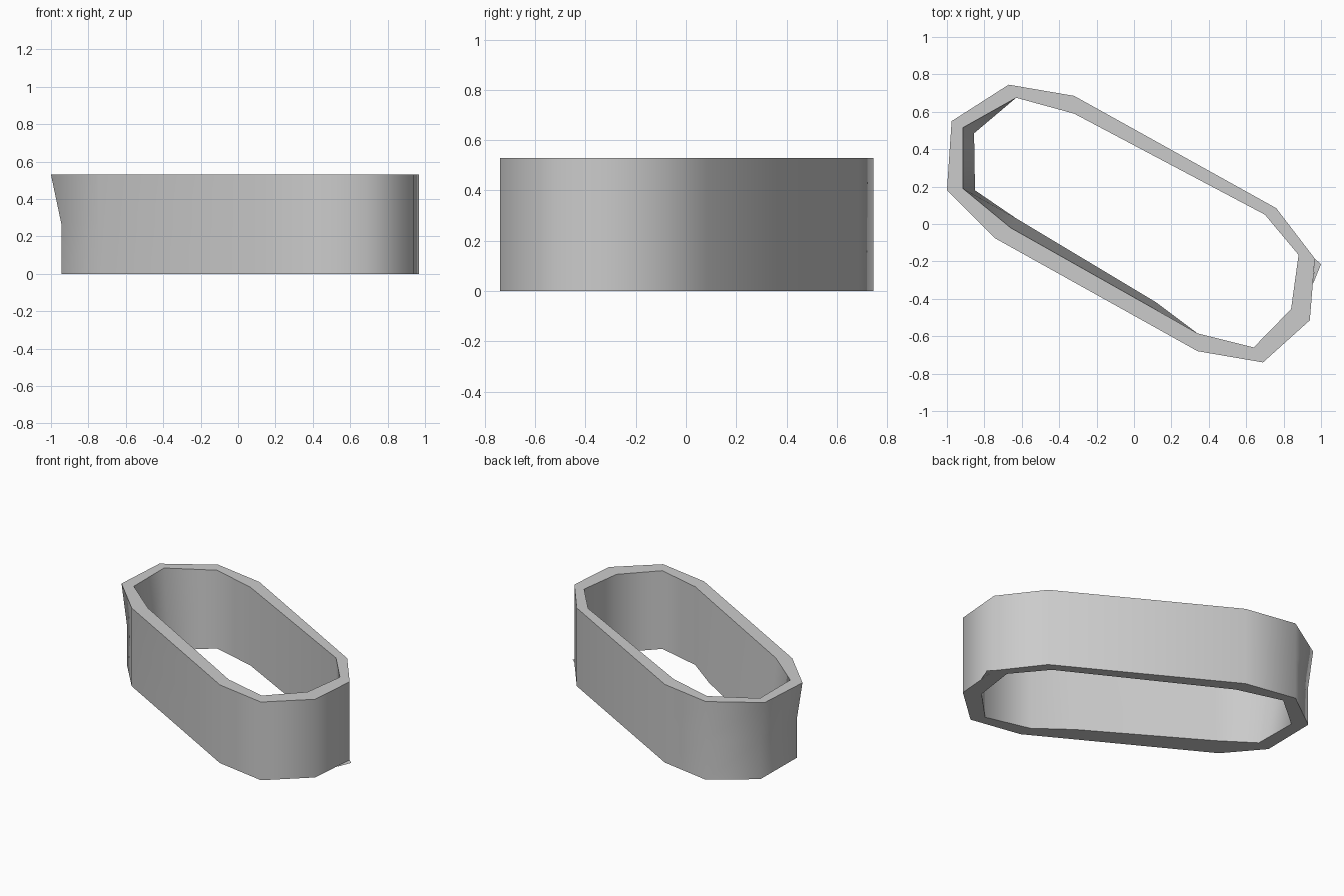
import bpy, bmesh, math

cube = bpy.data.objects.get("Cube")
if cube:
    bpy.data.objects.remove(cube)

grey = bpy.data.materials.new("plain grey")
grey.use_nodes = True
tone = (0.6, 0.6, 0.6, 1)
grey.diffuse_color = tone
grey.node_tree.nodes["Principled BSDF"].inputs["Base Color"].default_value = tone

HEIGHT, WAIST = 0.53, 0.27

# Outlines, counter-clockwise seen from above, starting at the back left corner
outer_top = [(-.67, .745), (-.975, .55), (-1, .18), (-.745, -.075), (.12, -.557),
             (.34, -.68), (.69, -.74), (.94, -.515), (.967, -.185), (.76, .085), (-.32, .685)]
inner_top = [(-.63, .675), (-.915, .515), (-.915, .19), (-.66, -.02), (.12, -.46),
             (.34, -.585), (.64, -.66), (.84, -.455), (.88, -.165), (.7, .05), (-.32, .59)]

# The end wall tucks inward below the waist
outer_low = list(outer_top)
outer_low[1:3] = [(-.94, .545), (-.945, .16)]
inner_low = list(inner_top)
inner_low[1:5] = [(-.855, .485), (-.85, .18), (-.63, .03), (.12, -.42)]

bm = bmesh.new()


def ring(points, z):
    return [bm.verts.new((x, y, z)) for x, y in points]


def bridge(a, b):
    n = len(a)
    for i in range(n):
        j = (i + 1) % n
        bm.faces.new((a[i], a[j], b[j], b[i]))


# Closed band: outside wall, top rim, inside wall, underside
loops = [ring(outer_low, 0), ring(outer_low, WAIST), ring(outer_top, HEIGHT),
         ring(inner_top, HEIGHT), ring(inner_low, 0)]
for k, loop in enumerate(loops):
    bridge(loop, loops[(k + 1) % len(loops)])
bmesh.ops.recalc_face_normals(bm, faces=bm.faces)

# Thin lip on the underside at the right end
lip = ring([(.967, -.185), (1, -.215), (.957, -.32)], 0)
bm.faces.new(lip)

mesh = bpy.data.meshes.new("oval_band")
bm.to_mesh(mesh)
bm.free()
mesh.materials.append(grey)
band = bpy.data.objects.new("oval_band", mesh)
bpy.context.collection.objects.link(band)
bpy.context.view_layer.objects.active = band
band.select_set(True)
bpy.ops.object.shade_smooth_by_angle(angle=math.radians(60))
